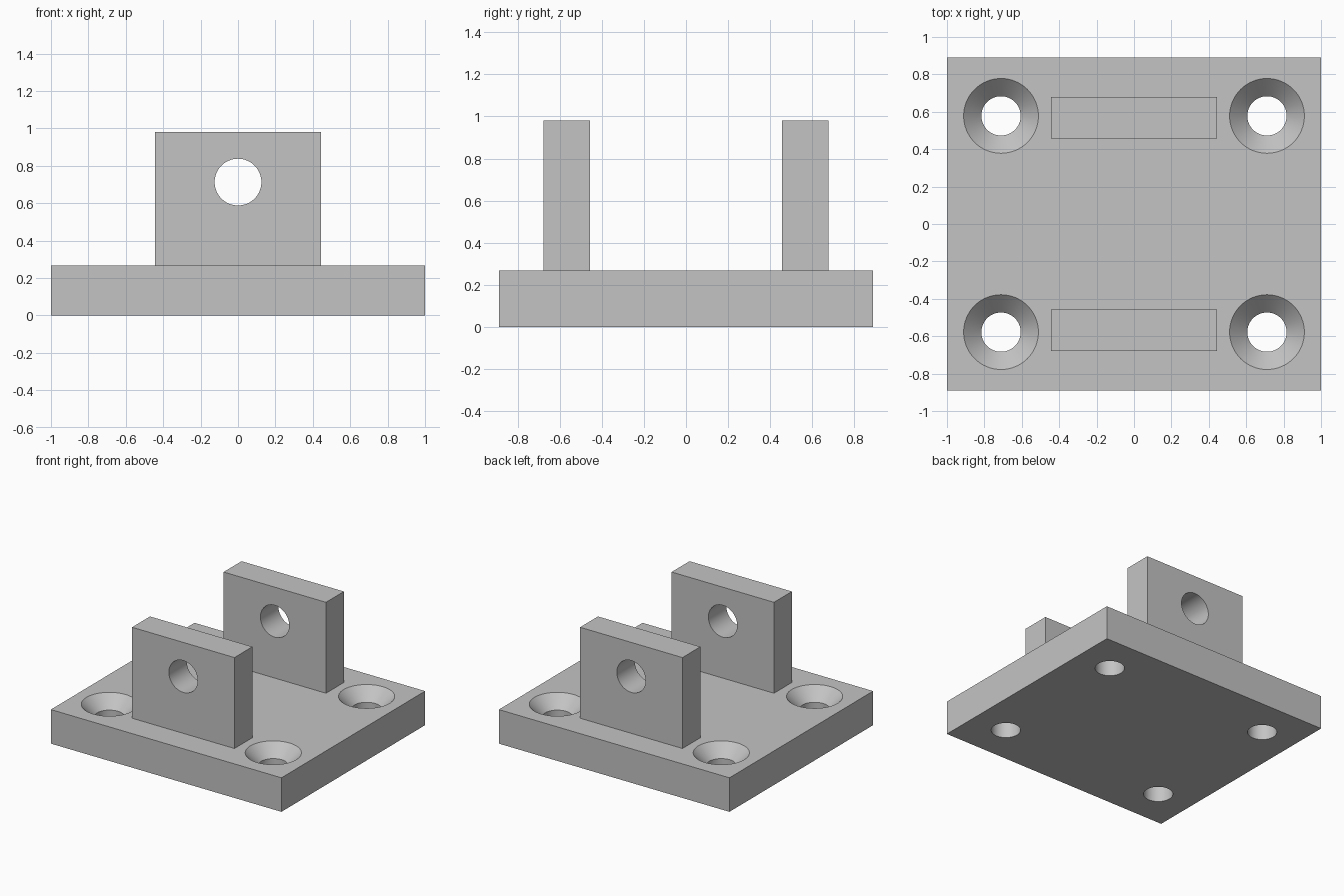
import bpy
import bmesh
from math import pi
from mathutils import Matrix, Vector

cube = bpy.data.objects.get("Cube")
if cube:
    bpy.data.objects.remove(cube, do_unlink=True)

PLATE_TOP = 0.267
LUG_TOP = 0.98
SEGMENTS = 64

grey = bpy.data.materials.new("plain grey")
grey.use_nodes = True
colour = (0.55, 0.55, 0.55, 1)
grey.diffuse_color = colour
grey.node_tree.nodes["Principled BSDF"].inputs["Base Color"].default_value = colour


def finish(name, bm):
    bmesh.ops.recalc_face_normals(bm, faces=bm.faces)
    mesh = bpy.data.meshes.new(name)
    bm.to_mesh(mesh)
    bm.free()
    mesh.materials.append(grey)
    obj = bpy.data.objects.new(name, mesh)
    bpy.context.collection.objects.link(obj)
    return obj


def box(name, size, centre):
    bm = bmesh.new()
    bmesh.ops.create_cube(bm, size=1)
    bmesh.ops.scale(bm, vec=size, verts=bm.verts)
    bmesh.ops.translate(bm, vec=centre, verts=bm.verts)
    return finish(name, bm)


def add_turned(bm, profile, matrix):
    """Closed solid of revolution from (radius, height) pairs."""
    rings = []
    for radius, height in profile:
        ring = bmesh.ops.create_circle(
            bm, segments=SEGMENTS, radius=radius,
            matrix=matrix @ Matrix.Translation((0, 0, height)))["verts"]
        rings.append(ring)
    for low, high in zip(rings, rings[1:]):
        for i in range(SEGMENTS):
            j = (i + 1) % SEGMENTS
            bm.faces.new((low[i], low[j], high[j], high[i]))
    bm.faces.new(rings[0])
    bm.faces.new(rings[-1])


def cut(obj, cutter):
    cutter.hide_render = True
    mod = obj.modifiers.new("holes", 'BOOLEAN')
    mod.operation = 'DIFFERENCE'
    mod.solver = 'EXACT'
    mod.object = cutter
    bpy.ops.object.select_all(action='DESELECT')
    bpy.context.view_layer.objects.active = obj
    obj.select_set(True)
    bpy.ops.object.modifier_apply(modifier=mod.name)
    bpy.data.objects.remove(cutter, do_unlink=True)
    bpy.ops.object.shade_smooth_by_angle()


# Base plate with four countersunk screw holes
plate = box("base_plate", (2, 1.78, PLATE_TOP), (0, 0, PLATE_TOP / 2))
screw = [(0.105, -0.1), (0.105, PLATE_TOP - 0.095), (0.25, PLATE_TOP + 0.05)]
bm = bmesh.new()
for x in (-0.711, 0.711):
    for y in (-0.578, 0.578):
        add_turned(bm, screw, Matrix.Translation((x, y, 0)))
cut(plate, finish("screw_hole_cutter", bm))

# Two upright lugs, each with a pin hole
for name, y in (("front_lug", -0.567), ("back_lug", 0.567)):
    height = LUG_TOP - PLATE_TOP
    lug = box(name, (0.888, 0.222, height), (0, y, PLATE_TOP + height / 2))
    bm = bmesh.new()
    turn = Matrix.Translation(Vector((0, y, 0.713))) @ Matrix.Rotation(pi / 2, 4, 'X')
    add_turned(bm, [(0.125, -0.3), (0.125, 0.3)], turn)
    cut(lug, finish("pin_hole_cutter", bm))
